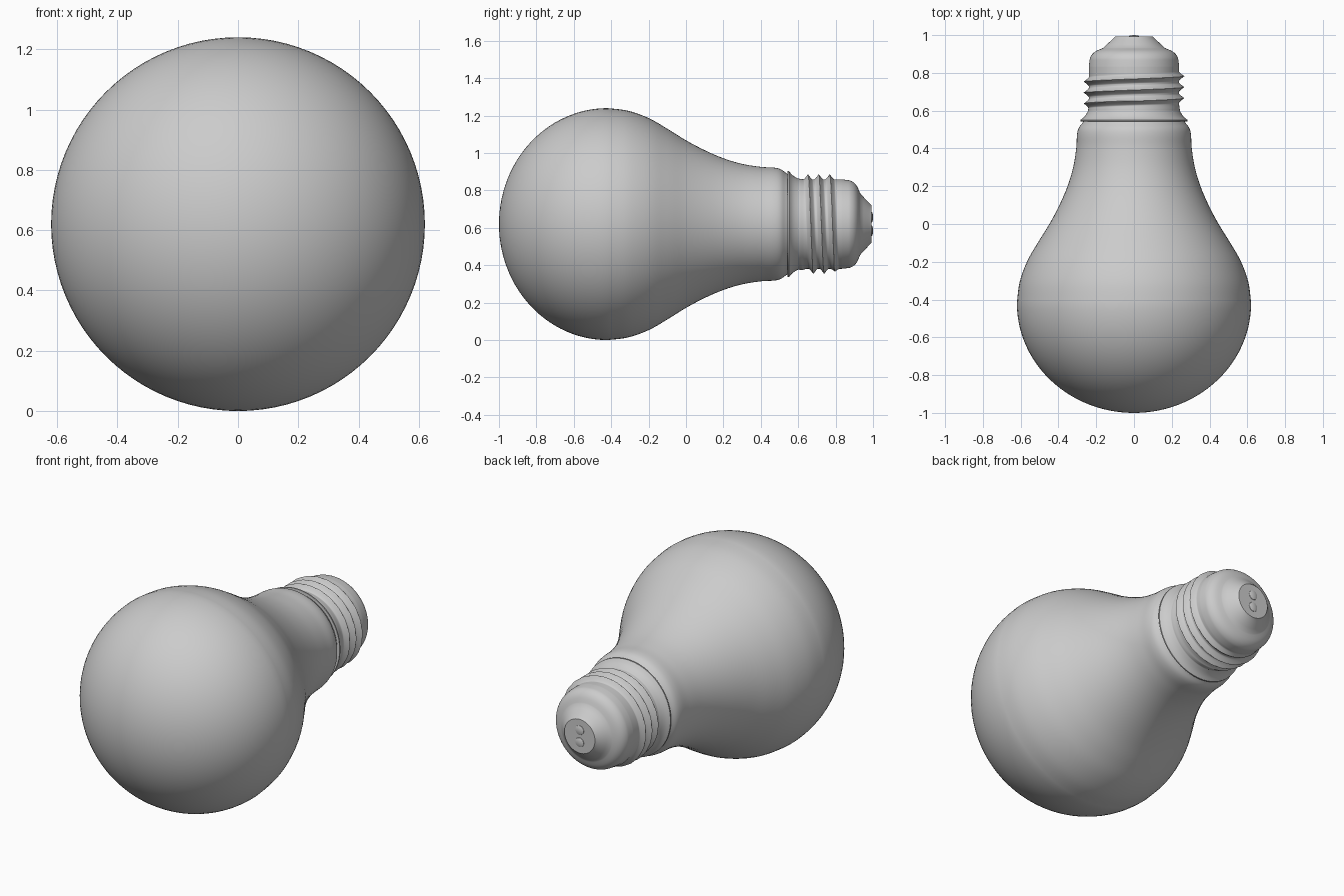
import bpy, bmesh, math

if "Cube" in bpy.data.objects:
    bpy.data.objects.remove(bpy.data.objects["Cube"])

ZC = 0.62          # height of the bulb axis, which runs along y
PITCH = 0.058      # thread pitch


def smooth_profile(pts, steps):
    """Catmull-Rom curve through (y, r) points."""
    out = []
    ext = [pts[0]] + pts + [pts[-1]]
    for i in range(1, len(ext) - 2):
        a, b, c, d = ext[i - 1:i + 3]
        for s in range(steps):
            t = s / steps
            out.append(tuple(0.5 * (2 * q + (w - p) * t + (2 * p - 5 * q + 4 * w - v) * t * t
                                    + (3 * q - p - 3 * w + v) * t ** 3)
                             for p, q, w, v in zip(a, b, c, d)))
    return out + [pts[-1]]


def revolve(name, profile, segs=96, extra=None, centre_z=ZC, angle=35):
    """Spin a (y, r) profile round the y axis; extra(y, angle) adds to the radius."""
    bm = bmesh.new()
    rings = []
    for y, r in profile:
        if r < 1e-6:
            rings.append([bm.verts.new((0, y, centre_z))])
            continue
        ring = []
        for i in range(segs):
            a = math.tau * i / segs
            rr = r + (extra(y, a) if extra else 0)
            ring.append(bm.verts.new((rr * math.sin(a), y, centre_z + rr * math.cos(a))))
        rings.append(ring)
    for lo, hi in zip(rings, rings[1:]):
        for i in range(segs):
            j = (i + 1) % segs
            if len(lo) == 1:
                bm.faces.new((lo[0], hi[i], hi[j]))
            elif len(hi) == 1:
                bm.faces.new((lo[j], lo[i], hi[0]))
            else:
                bm.faces.new((lo[j], lo[i], hi[i], hi[j]))
    bmesh.ops.recalc_face_normals(bm, faces=bm.faces)
    mesh = bpy.data.meshes.new(name)
    bm.to_mesh(mesh)
    bm.free()
    obj = bpy.data.objects.new(name, mesh)
    bpy.context.collection.objects.link(obj)
    bpy.ops.object.select_all(action='DESELECT')
    obj.select_set(True)
    bpy.context.view_layer.objects.active = obj
    bpy.ops.object.shade_smooth_by_angle(angle=math.radians(angle))
    return obj


def ramp(v, lo, hi):
    t = min(1, max(0, (v - lo) / (hi - lo)))
    return t * t * (3 - 2 * t)


def thread(y, a):
    """Helical ridge that fades out at both ends."""
    best = 0
    for k in range(-1, 4):
        peak = 0.652 + PITCH * (a / math.tau + k)
        fade = ramp(peak, 0.615, 0.64) * (1 - ramp(peak, 0.785, 0.81))
        best = max(best, fade * 0.028 * max(0, 1 - abs(y - peak) / 0.024) ** 1.3)
    return best


# Glass envelope: elliptical front, then a flowing neck
front = [(-0.42 - 0.58 * math.cos(t), 0.62 * math.sin(t))
         for t in (math.pi / 2 * i / 28 for i in range(28))]
neck = smooth_profile([(-0.42, 0.62), (-0.31, 0.606), (-0.2, 0.567), (-0.1, 0.51), (0.0, 0.448),
                       (0.1, 0.395), (0.2, 0.352), (0.3, 0.322), (0.4, 0.306), (0.47, 0.302),
                       (0.505, 0.294), (0.53, 0.277), (0.543, 0.268)], 5)
revolve("glass_bulb", front + neck)

# Screw cap: flared lip, threaded shell and rounded shoulder
lip = [(0.543, 0.262), (0.544, 0.284), (0.551, 0.284)] + smooth_profile(
    [(0.552, 0.282), (0.565, 0.266), (0.58, 0.254), (0.6, 0.243)], 4)
shell = [(0.6 + 0.23 * i / 92, 0.239 + 0.004 * (1 - ramp(i / 92, 0, 0.15)))
         for i in range(1, 93)]
shoulder = smooth_profile([(0.832, 0.239), (0.86, 0.236), (0.88, 0.232), (0.9, 0.22),
                           (0.916, 0.2), (0.929, 0.17)], 4)
revolve("screw_cap", lip + shell + shoulder, extra=thread)

# Tapered insulator with a flat end
revolve("cap_insulator", [(0.929, 0.172), (0.932, 0.164), (0.95, 0.144), (0.968, 0.125),
                          (0.981, 0.111), (0.988, 0.104), (0.993, 0.1), (0.993, 0.0)])

# Two solder contacts on the end
for label, side in (("upper", 1), ("lower", -1)):
    revolve(label + "_contact", [(0.99, 0.028), (0.995, 0.027), (0.9985, 0.018), (1.0, 0.0)],
            segs=24, centre_z=ZC + side * 0.036)
